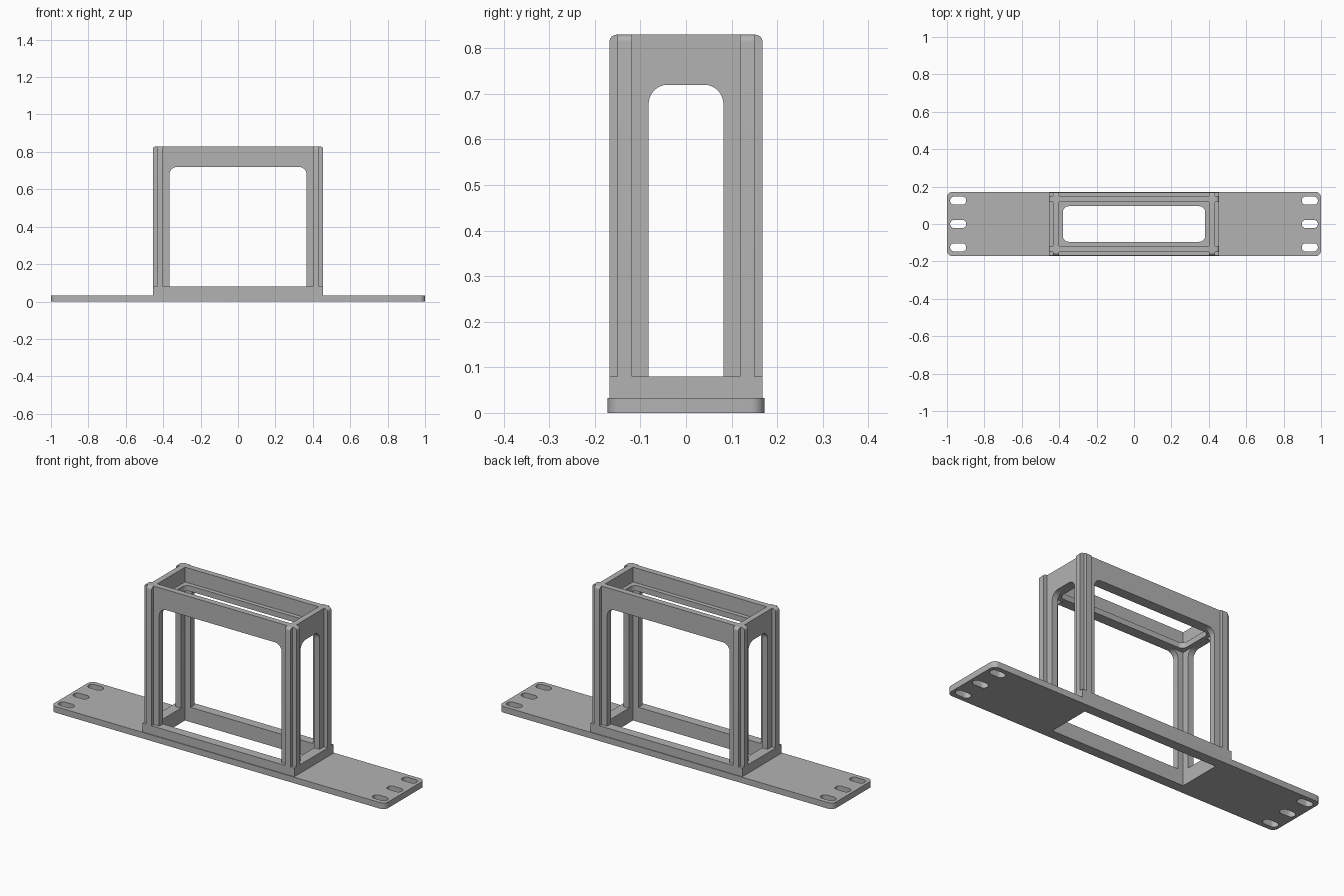
import bpy
from math import sin, cos, pi
from mathutils import Matrix

cube = bpy.data.objects.get("Cube")
if cube:
    bpy.data.objects.remove(cube, do_unlink=True)

grey = bpy.data.materials.new("plain grey")
grey.use_nodes = True
grey.diffuse_color = (0.45, 0.45, 0.45, 1)
grey.node_tree.nodes["Principled BSDF"].inputs["Base Color"].default_value = grey.diffuse_color


def corner(cx, cy, r, start, steps=8):
    """Quarter arc, counter-clockwise from the start angle."""
    if r == 0:
        return [(cx, cy)]
    angles = [start + pi / 2 * i / steps for i in range(steps + 1)]
    return [(cx + r * cos(a), cy + r * sin(a)) for a in angles]


def rounded_rect(hx, hy, r=0, cx=0, cy=0):
    """Rectangle outline of the given half sizes with rounded corners."""
    points = []
    for k, (sx, sy) in enumerate([(1, 1), (-1, 1), (-1, -1), (1, -1)]):
        points += corner(cx + sx * (hx - r), cy + sy * (hy - r), r, k * pi / 2)
    return points


def arch_top(half, top, r):
    """Right to left path over a rounded top."""
    return (corner(half - r, top - r, r, 0) + corner(r - half, top - r, r, pi / 2))


def slab(name, outlines, low, high, turn=Matrix()):
    """Solid slab from an outline and its holes, between two levels."""
    curve = bpy.data.curves.new(name, "CURVE")
    curve.dimensions = "2D"
    curve.fill_mode = "BOTH"
    curve.extrude = (high - low) / 2
    for outline in outlines:
        spline = curve.splines.new("POLY")
        spline.points.add(len(outline) - 1)
        for point, (x, y) in zip(spline.points, outline):
            point.co = (x, y, 0, 1)
        spline.use_cyclic_u = True
    helper = bpy.data.objects.new(name + " helper", curve)
    bpy.context.collection.objects.link(helper)
    bpy.context.view_layer.update()
    evaluated = helper.evaluated_get(bpy.context.evaluated_depsgraph_get())
    mesh = bpy.data.meshes.new_from_object(evaluated)
    bpy.data.objects.remove(helper, do_unlink=True)
    mesh.transform(turn @ Matrix.Translation((0, 0, (low + high) / 2)))
    mesh.materials.clear()
    mesh.materials.append(grey)
    mesh.name = name
    obj = bpy.data.objects.new(name, mesh)
    bpy.context.collection.objects.link(obj)
    bpy.ops.object.select_all(action="DESELECT")
    obj.select_set(True)
    bpy.context.view_layer.objects.active = obj
    bpy.ops.object.shade_smooth_by_angle(angle=pi / 6)
    return obj


# Main levels and inner opening
PLATE, SILL, LEDGE, TOP = 0.033, 0.08, 0.72, 0.83
IN_X, IN_Y, WALL = 0.4, 0.118, 0.032
opening = rounded_rect(IN_X, IN_Y)

# Mounting plate with three slots at each end
slots = [rounded_rect(0.043, 0.022, 0.0219, side * 0.94, y)
         for side in (-1, 1) for y in (-0.125, 0, 0.125)]
slab("mounting_plate", [rounded_rect(1, 0.172, 0.03), opening] + slots, 0, PLATE)

# Raised collar the frame stands on
slab("base_collar", [rounded_rect(0.455, 0.168), opening], PLATE, SILL)


# Wall panels, whose ends cross into ribs at the corners
def wall(name, half, window, distance, side, turn):
    path = [(half, SILL)] + arch_top(half, TOP, 0.016) + [(-half, SILL), (-window, SILL)]
    path += arch_top(window, LEDGE, 0.042)[::-1] + [(window, SILL)]
    low, high = sorted((side * distance, side * (distance + WALL)))
    slab(name, [path], low, high, turn)


upright = Matrix.Rotation(pi / 2, 4, "X")
sideways = Matrix.Rotation(pi / 2, 4, "Z") @ upright
for side, long_name, short_name in ((1, "front_wall", "left_wall"),
                                    (-1, "back_wall", "right_wall")):
    wall(long_name, 0.455, 0.367, IN_Y, side, upright)
    wall(short_name, 0.168, 0.082, IN_X, side, sideways)

# Inner ledge below the rim
slab("inner_ledge", [opening, rounded_rect(0.38, 0.095, 0.03)], LEDGE, LEDGE + 0.03)
